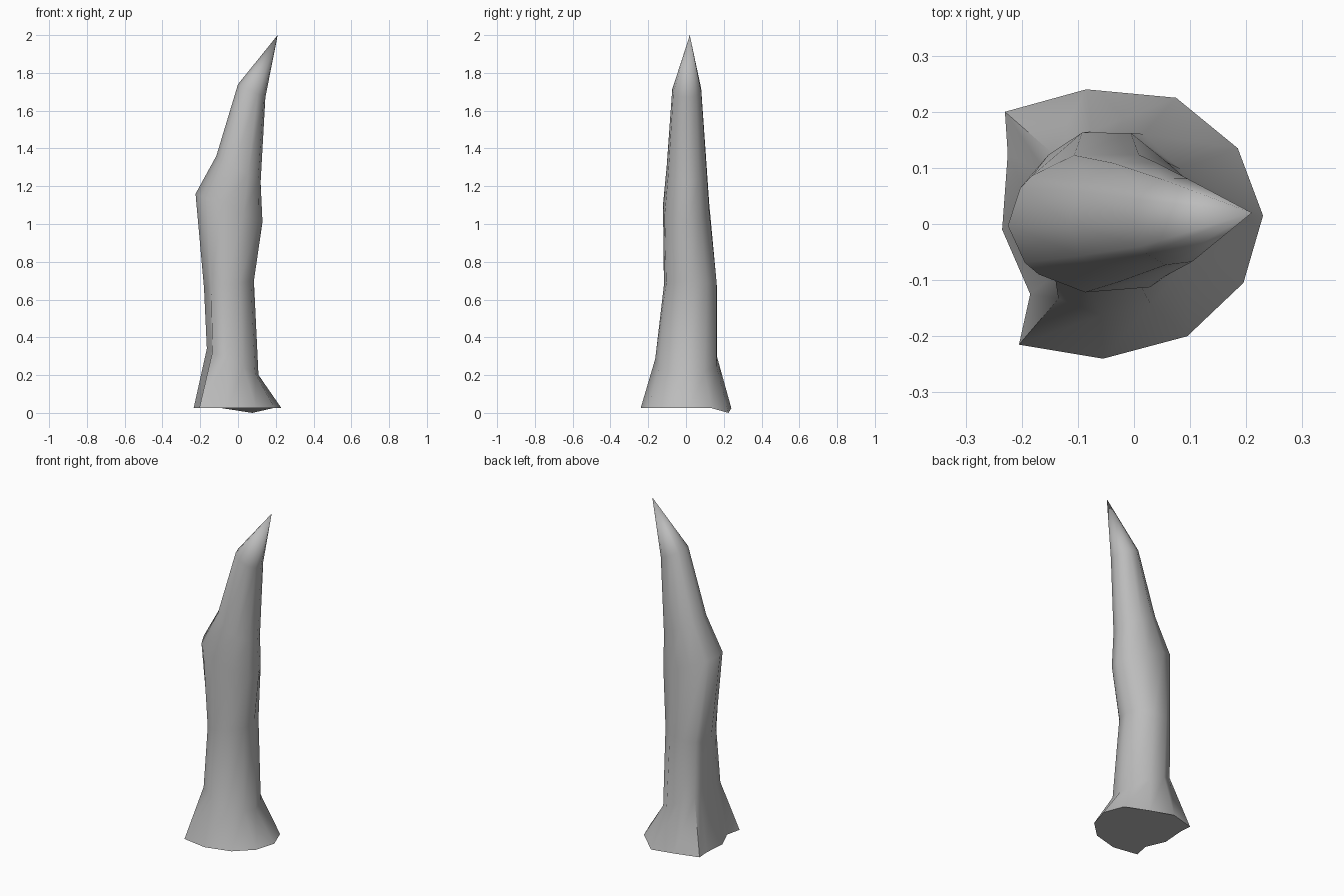
import bpy
import bmesh
import math
from mathutils import Vector

cube = bpy.data.objects.get("Cube")
if cube:
    bpy.data.objects.remove(cube, do_unlink=True)

# Stone colour
stone = bpy.data.materials.new("grey stone")
stone.use_nodes = True
grey = (0.5, 0.5, 0.5, 1)
stone.diffuse_color = grey
stone.node_tree.nodes["Principled BSDF"].inputs["Base Color"].default_value = grey

# Irregular foot outline, counter-clockwise
FOOT = [(0.23, 0.015), (0.185, 0.135), (0.075, 0.225), (-0.085, 0.24),
        (-0.23, 0.20), (-0.225, 0.125), (-0.235, -0.01), (-0.185, -0.125),
        (-0.205, -0.215), (-0.055, -0.24), (0.095, -0.20), (0.195, -0.105)]

# Sections: x range, y range, height at -x and +x, share of the foot outline
SECTIONS = [
    (-0.165, 0.11, -0.165, 0.17, 0.34, 0.20, 0.5),
    (-0.18, 0.085, -0.12, 0.17, 0.66, 0.70, 0.15),
    (-0.225, 0.13, -0.125, 0.13, 1.16, 1.01, 0),
    (-0.115, 0.12, -0.105, 0.115, 1.36, 1.22, 0),
    (0.0, 0.145, -0.075, 0.085, 1.74, 1.67, 0),
]
TIP = Vector((0.21, 0.02, 2.0))


def section(bm, x0, x1, y0, y1, z_left, z_right, share):
    """A tilted oval ring that keeps part of the foot's outline."""
    ring = []
    for fx, fy in FOOT:
        a = math.atan2(fy, fx)
        u = (1 - share) * math.cos(a) + share * fx / 0.235
        v = (1 - share) * math.sin(a) + share * fy / 0.24
        x = (x0 + x1) / 2 + u * (x1 - x0) / 2
        y = (y0 + y1) / 2 + v * (y1 - y0) / 2
        t = (u + 1) / 2
        ring.append(bm.verts.new((x, y, z_left + (z_right - z_left) * t)))
    return ring


bm = bmesh.new()
count = len(FOOT)
# The foot is level except for one low corner at the back
rings = [[bm.verts.new((x, y, 0.0 if i == 2 else 0.025))
          for i, (x, y) in enumerate(FOOT)]]
rings += [section(bm, *s) for s in SECTIONS]

# Shaft walls
for low, high in zip(rings, rings[1:]):
    for i in range(count):
        j = (i + 1) % count
        bm.faces.new((low[i], low[j], high[j], high[i]))

# Pointed tip
tip = bm.verts.new(TIP)
for i in range(count):
    bm.faces.new((rings[-1][i], rings[-1][(i + 1) % count], tip))

# Underside
bm.faces.new(list(reversed(rings[0])))
bmesh.ops.recalc_face_normals(bm, faces=bm.faces)

mesh = bpy.data.meshes.new("stone_spike")
bm.to_mesh(mesh)
bm.free()
mesh.materials.append(stone)
spike = bpy.data.objects.new("stone_spike", mesh)
bpy.context.collection.objects.link(spike)

# Smooth walls with a sharp edge round the underside
bpy.context.view_layer.objects.active = spike
spike.select_set(True)
bpy.ops.object.shade_smooth_by_angle(angle=math.radians(60))
